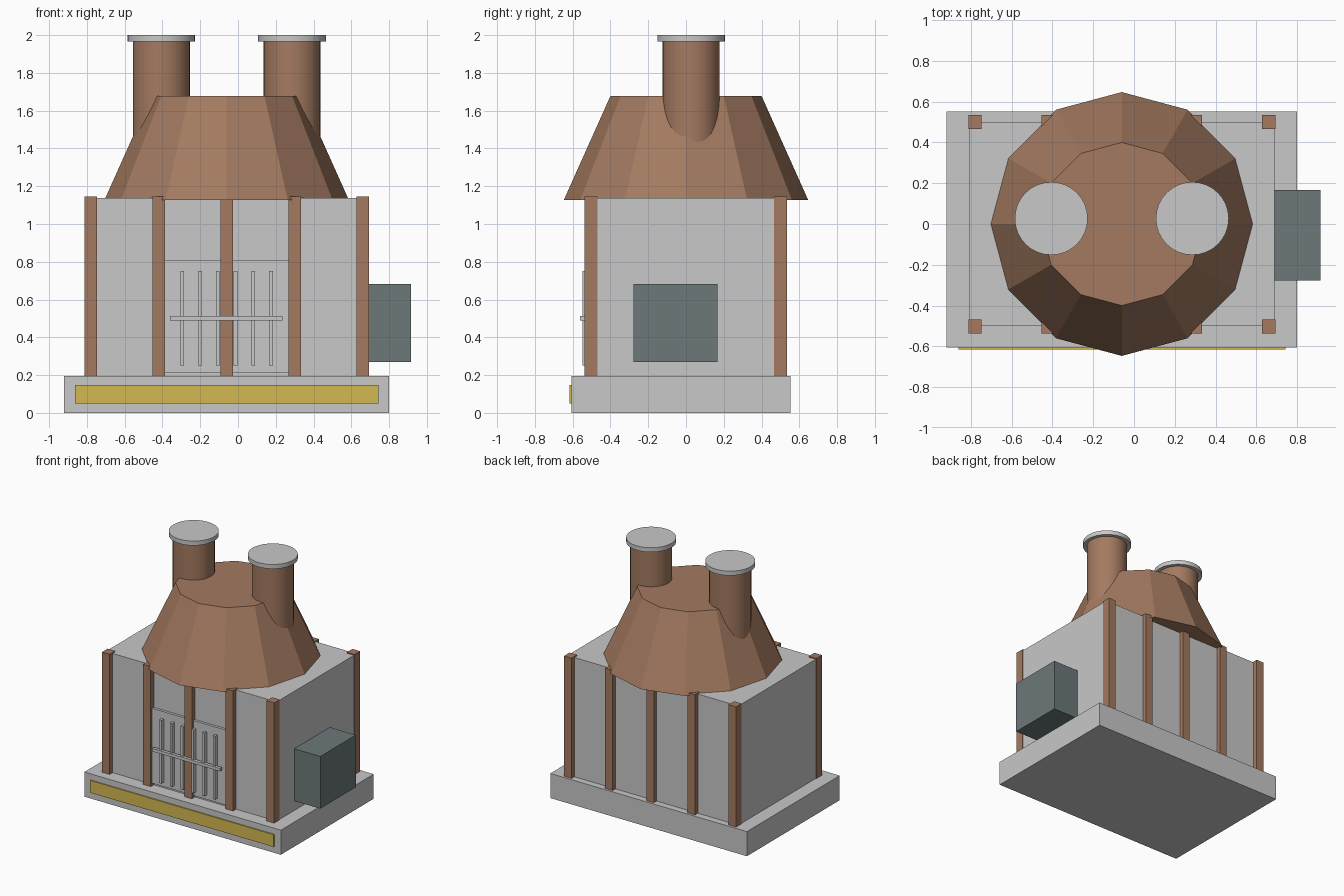
import bpy
import math

if "Cube" in bpy.data.objects:
    bpy.data.objects.remove(bpy.data.objects["Cube"], do_unlink=True)


def material(name, rgb):
    m = bpy.data.materials.new(name)
    m.use_nodes = True
    m.diffuse_color = (*rgb, 1)
    m.node_tree.nodes["Principled BSDF"].inputs["Base Color"].default_value = (*rgb, 1)
    return m


GREY = material("light_grey", (0.58, 0.58, 0.58))
BROWN = material("clay_brown", (0.37, 0.195, 0.118))
YELLOW = material("mustard_yellow", (0.66, 0.48, 0.08))
TEAL = material("slate_teal", (0.15, 0.19, 0.19))


def box(name, mat, x, y, z):
    """Box from (low, high) ranges on each axis."""
    bpy.ops.mesh.primitive_cube_add(size=1, location=[sum(r) / 2 for r in (x, y, z)])
    ob = bpy.context.object
    ob.name = name
    ob.scale = [r[1] - r[0] for r in (x, y, z)]
    bpy.ops.object.transform_apply(location=False, rotation=False)
    ob.data.materials.append(mat)
    return ob


def round_part(name, mat, sides, r1, r2, x, y, z, smooth=True):
    """Cylinder or cut cone between two heights."""
    bpy.ops.mesh.primitive_cone_add(vertices=sides, radius1=r1, radius2=r2,
                                    depth=z[1] - z[0], location=(x, y, sum(z) / 2))
    ob = bpy.context.object
    ob.name = name
    ob.data.materials.append(mat)
    if smooth:
        bpy.ops.object.shade_smooth_by_angle(angle=math.radians(40))
    return ob


CX = -0.06  # middle of the building

# Plinth with its front stripe
box("plinth", GREY, (-0.92, 0.8), (-0.607, 0.553), (0, 0.195))
box("front_stripe", YELLOW, (-0.862, 0.743), (-0.616, -0.607), (0.05, 0.147))

# Main block
box("main_block", GREY, (CX - 0.748, CX + 0.748), (-0.5, 0.5), (0.195, 1.138))

# Columns along the front and back
for side, y in (("front", -0.503), ("back", 0.5)):
    for i in range(5):
        x = CX + (i - 2) * 0.36
        box(f"{side}_column_{i + 1}", BROWN, (x - 0.033, x + 0.033),
            (y - 0.035, y + 0.035), (0.195, 1.146))

# Front gate: panel, upright bars and cross bar
box("gate_panel", GREY, (CX - 0.33, CX + 0.33), (-0.52, -0.49), (0.215, 0.808))
for i in range(6):
    x = CX + (i - 2.5) * 0.094
    box(f"gate_bar_{i + 1}", GREY, (x - 0.01, x + 0.01), (-0.549, -0.515), (0.25, 0.75))
box("gate_cross_bar", GREY, (-0.36, 0.235), (-0.56, -0.535), (0.49, 0.514))

# Side unit
box("side_unit", TEAL, (0.67, 0.915), (-0.278, 0.166), (0.27, 0.683))

# Twelve-sided hood
round_part("hood", BROWN, 12, 0.647, 0.4, CX, 0, (1.127, 1.678), smooth=False)

# Chimneys and caps
for side, s in (("right", -1), ("left", 1)):
    x = CX + s * 0.346
    round_part(f"{side}_chimney", BROWN, 32, 0.151, 0.151, x, 0.027, (1.4, 1.97))
    round_part(f"{side}_chimney_cap", GREY, 32, 0.179, 0.179, x, 0.027, (1.965, 2.0))
